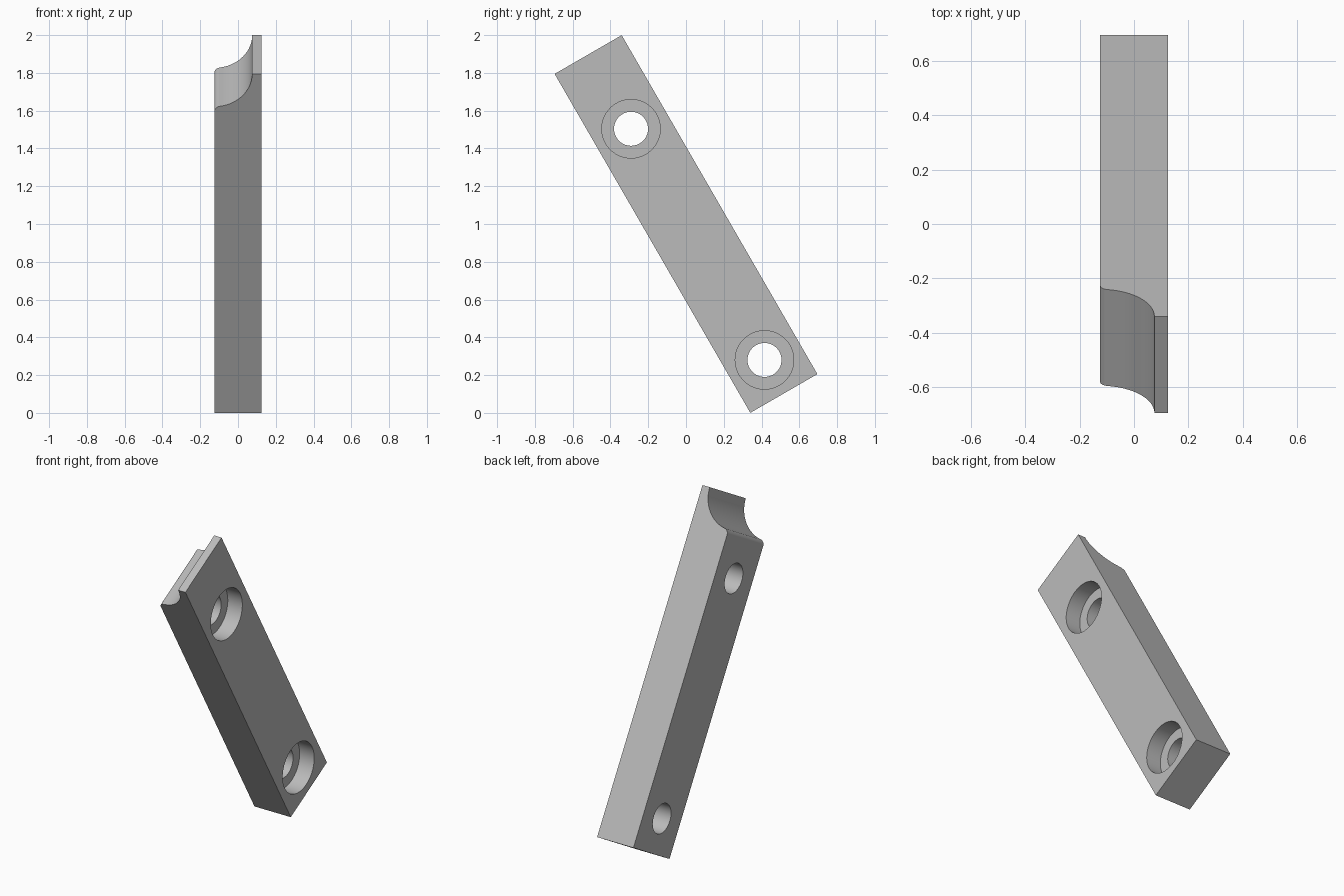
import bpy, bmesh
from math import radians, pi, sin, cos, sqrt, atan2
from mathutils import Matrix, Vector

cube = bpy.data.objects.get("Cube")
if cube:
    bpy.data.objects.remove(cube, do_unlink=True)

HALF_X, WIDTH, HALF_LEN = 0.125, 0.41, 1.036
COVE_R, FILLET_R = 0.20, 0.033
BORE_DEPTH = 0.10

grey = bpy.data.materials.new("plain grey")
grey.use_nodes = True
colour = (0.5, 0.5, 0.5, 1)
grey.diffuse_color = colour
grey.node_tree.nodes["Principled BSDF"].inputs["Base Color"].default_value = colour


def arc(cx, cz, r, a0, a1, n):
    """Points of an arc in the x-z plane."""
    angles = [a0 + (a1 - a0) * i / n for i in range(n + 1)]
    return [(cx + r * cos(a), cz + r * sin(a)) for a in angles]


def add_object(name, bm):
    mesh = bpy.data.meshes.new(name)
    bm.to_mesh(mesh)
    bm.free()
    obj = bpy.data.objects.new(name, mesh)
    bpy.context.collection.objects.link(obj)
    obj.data.materials.append(grey)
    return obj


def cylinder_x(name, radius, x0, x1, z):
    """Cylinder along x, used for drilling."""
    bm = bmesh.new()
    place = Matrix.Translation(((x0 + x1) / 2, 0, z)) @ Matrix.Rotation(pi / 2, 4, 'Y')
    bmesh.ops.create_cone(bm, cap_ends=True, segments=64, radius1=radius,
                          radius2=radius, depth=x1 - x0, matrix=place)
    obj = add_object(name, bm)
    obj.hide_render = True
    return obj


# Bar profile: thin lip, concave cove, then a small rounded corner
drop = sqrt(COVE_R ** 2 + 2 * COVE_R * FILLET_R)
turn = -atan2(drop, FILLET_R)
outline = [(-HALF_X, -HALF_LEN), (HALF_X, -HALF_LEN), (HALF_X, HALF_LEN)]
outline += arc(-HALF_X, HALF_LEN, COVE_R, 0, turn, 20)
outline += arc(-HALF_X + FILLET_R, HALF_LEN - drop, FILLET_R, turn + pi, pi, 12)[1:]

# Extrude the profile across the bar's width
bm = bmesh.new()
face = bm.faces.new([bm.verts.new((x, -WIDTH / 2, z)) for x, z in outline])
side = bmesh.ops.extrude_face_region(bm, geom=[face])["geom"]
bmesh.ops.translate(bm, vec=Vector((0, WIDTH, 0)),
                    verts=[v for v in side if isinstance(v, bmesh.types.BMVert)])
bmesh.ops.recalc_face_normals(bm, faces=bm.faces)
bar = add_object("mounting_bar", bm)
bpy.context.view_layer.objects.active = bar
bar.select_set(True)

# Two counterbored screw holes
for z in (0.582, -0.831):
    for name, radius, start in (("counterbore_cutter", 0.155, HALF_X - BORE_DEPTH),
                                ("hole_cutter", 0.09, -0.3)):
        cutter = cylinder_x(name, radius, start, 0.3, z)
        mod = bar.modifiers.new("drill", 'BOOLEAN')
        mod.operation = 'DIFFERENCE'
        mod.solver = 'EXACT'
        mod.object = cutter
        bpy.ops.object.modifier_apply(modifier=mod.name)
        bpy.data.objects.remove(cutter, do_unlink=True)

# Smooth curved walls, keep flat faces crisp
bpy.ops.object.shade_smooth_by_angle(angle=radians(20))
weighted = bar.modifiers.new("weighted normals", 'WEIGHTED_NORMAL')
weighted.keep_sharp = True

# Lean the bar and stand it on the ground
bar.data.transform(Matrix.Translation((0, 0, 1)) @ Matrix.Rotation(radians(30), 4, 'X'))
